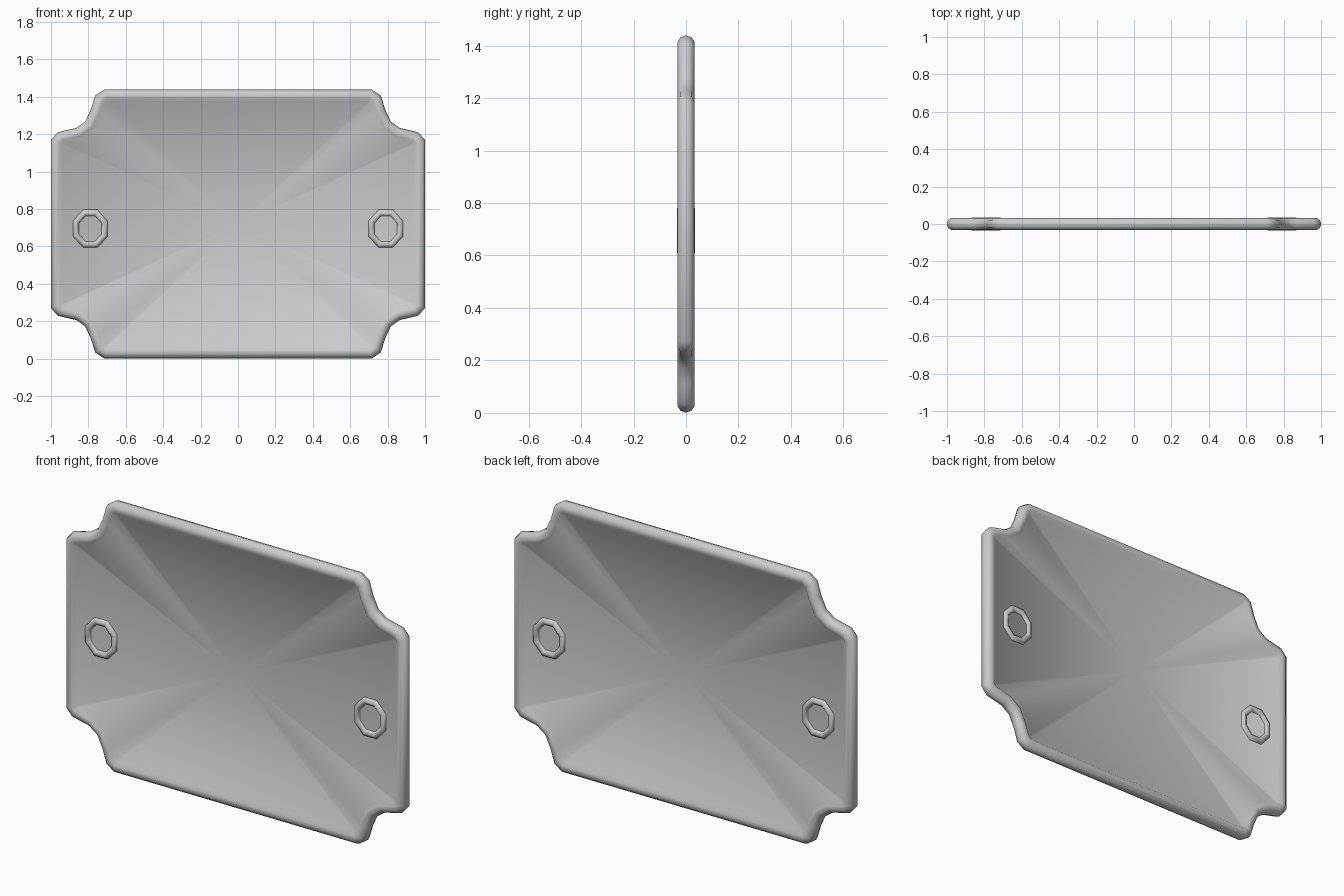
import bpy, bmesh, math
from mathutils import Vector

if "Cube" in bpy.data.objects:
    bpy.data.objects.remove(bpy.data.objects["Cube"])

metal = bpy.data.materials.new("grey metal")
metal.use_nodes = True
GREY = (0.6, 0.6, 0.6, 1)
metal.diffuse_color = GREY
metal.node_tree.nodes["Principled BSDF"].inputs["Base Color"].default_value = GREY

MID = 0.72          # height of the plate centre
TUBE = 0.034        # rim radius
START = 0.55        # angle at which the rim section meets the panel
STEPS = 8


def finish(bm, name):
    bmesh.ops.recalc_face_normals(bm, faces=bm.faces)
    for f in bm.faces:
        f.smooth = True
    mesh = bpy.data.meshes.new(name)
    bm.to_mesh(mesh)
    bm.free()
    mesh.materials.append(metal)
    obj = bpy.data.objects.new(name, mesh)
    bpy.context.collection.objects.link(obj)
    return obj


# Rim centre line: one notched corner, mirrored to all four
corner = [(0.967, 0.435), (0.945, 0.46), (0.85, 0.482), (0.79, 0.525),
          (0.755, 0.60), (0.735, 0.665), (0.705, 0.685)]
upper = corner + [(-x, z) for x, z in reversed(corner)]
path = [Vector(p) for p in upper + [(-x, -z) for x, z in upper]]
n = len(path)

# Plate: rim swept around the outline and joined to front and back panels
bm = bmesh.new()
loops = []
for i, p in enumerate(path):
    a = (p - path[i - 1]).normalized()
    b = (path[(i + 1) % n] - p).normalized()
    na, nb = Vector((-a.y, a.x)), Vector((-b.y, b.x))
    inward = (na + nb) / (1 + na.dot(nb))
    ring = []
    for k in range(STEPS + 1):
        t = START + (math.tau - 2 * START) * k / STEPS
        q = p + inward * TUBE * math.cos(t)
        ring.append(bm.verts.new((q.x, -TUBE * math.sin(t), q.y + MID)))
    loops.append(ring)

front = bm.verts.new((0, -0.014, MID))
back = bm.verts.new((0, 0.014, MID))
for i in range(n):
    r, s = loops[i], loops[(i + 1) % n]
    for k in range(STEPS):
        bm.faces.new((r[k], s[k], s[k + 1], r[k + 1]))
    bm.faces.new((front, s[0], r[0]))
    bm.faces.new((back, r[-1], s[-1]))
finish(bm, "plate")

# Eyelets: eight-sided rings showing on both sides
for side, x in (("left", 0.79), ("right", -0.79)):
    bm = bmesh.new()
    rings = []
    for i in range(8):
        a = math.tau * (i + 0.5) / 8
        ring = []
        for k in range(8):
            t = math.tau * k / 8
            rad = 0.083 + 0.021 * math.cos(t)
            ring.append(bm.verts.new((x + rad * math.cos(a), 0.034 * math.sin(t),
                                      0.695 + 1.1 * rad * math.sin(a))))
        rings.append(ring)
    for i in range(8):
        r, s = rings[i], rings[(i + 1) % 8]
        for k in range(8):
            j = (k + 1) % 8
            bm.faces.new((r[k], s[k], s[j], r[j]))
    finish(bm, side + "_eyelet")
